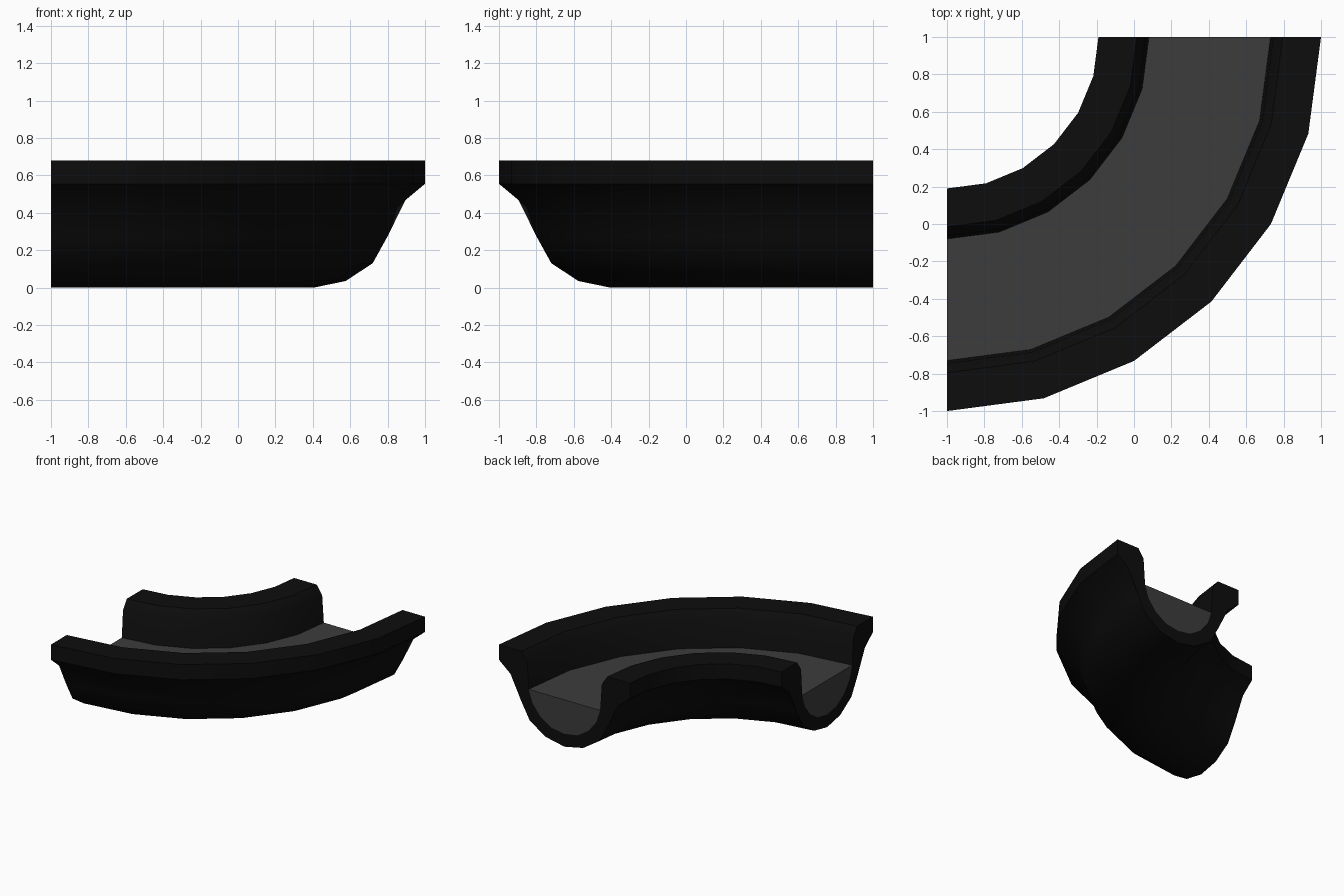
import bpy, bmesh, math
from mathutils import Vector

if "Cube" in bpy.data.objects:
    bpy.data.objects.remove(bpy.data.objects["Cube"])

CENTRE = Vector((-1, 1, 0))   # pivot of the quarter turn
MID = 1.405                   # radius of the channel's centre line
STEPS = 6                     # 15 degree segments


def material(name, v):
    m = bpy.data.materials.new(name)
    m.diffuse_color = (v, v, v, 1)
    m.use_nodes = True
    m.node_tree.nodes["Principled BSDF"].inputs["Base Color"].default_value = m.diffuse_color
    return m


def mirrored(half):
    """Half profile (offset, z) from rim to bottom centre -> full U."""
    return half + [(-x, z) for x, z in reversed(half) if x > 0]


def sweep(name, profile, mat):
    """Sweep a closed (offset, z) profile round the quarter bend, capped."""
    bm = bmesh.new()
    rings = []
    for i in range(STEPS + 1):
        a = -math.pi / 2 * i / STEPS
        rings.append([bm.verts.new(CENTRE + Vector(((MID + o) * math.cos(a),
                                                    (MID + o) * math.sin(a), z)))
                      for o, z in profile])
    n = len(profile)
    for r0, r1 in zip(rings, rings[1:]):
        for j in range(n):
            k = (j + 1) % n
            bm.faces.new((r0[j], r0[k], r1[k], r1[j]))
    caps = [bm.faces.new(rings[0]), bm.faces.new(rings[-1])]
    bmesh.ops.triangulate(bm, faces=caps)
    bmesh.ops.recalc_face_normals(bm, faces=bm.faces)
    me = bpy.data.meshes.new(name)
    bm.to_mesh(me)
    bm.free()
    me.materials.append(mat)
    ob = bpy.data.objects.new(name, me)
    bpy.context.collection.objects.link(ob)
    bpy.context.view_layer.objects.active = ob
    ob.select_set(True)
    bpy.ops.object.shade_smooth_by_angle(angle=math.radians(35))
    ob.select_set(False)
    return ob


# Channel cross-section: outside skin, then inside skin
outer = [(.595, .68), (.595, .555), (.445, .43), (.395, .275),
         (.315, .13), (.17, .035), (0, 0)]
bowl = [(.325, .385), (.29, .28), (.22, .19), (.12, .125), (0, .105)]
inner = [(.39, .68), (.34, .605)] + bowl

# Curved channel
sweep("curved_channel", mirrored(outer) + mirrored(inner)[::-1],
      material("black", .004))

# Filling with a flat top surface
sweep("channel_filling", mirrored(bowl), material("dark_grey", .045))
